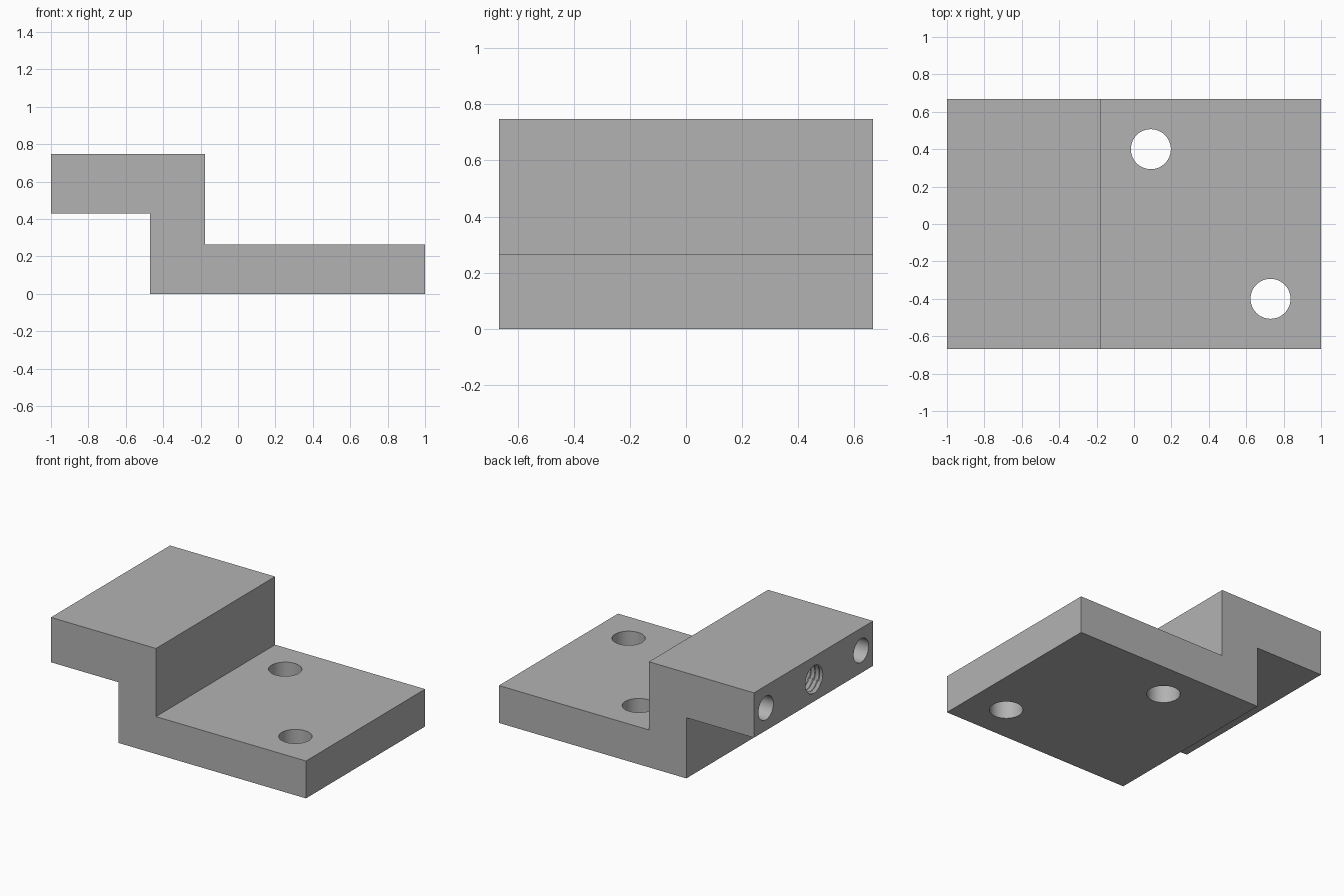
import bpy
import bmesh
import math
from mathutils import Matrix

cube = bpy.data.objects.get("Cube")
if cube:
    bpy.data.objects.remove(cube, do_unlink=True)

grey = bpy.data.materials.new("plain_grey")
grey.use_nodes = True
grey.diffuse_color = (0.448, 0.448, 0.448, 1)
grey.node_tree.nodes["Principled BSDF"].inputs["Base Color"].default_value = (0.448, 0.448, 0.448, 1)

HALF_DEPTH = 0.667
HOLE_Z = 0.59


def make_object(name, bm):
    bmesh.ops.recalc_face_normals(bm, faces=bm.faces[:])
    mesh = bpy.data.meshes.new(name)
    bm.to_mesh(mesh)
    bm.free()
    mesh.materials.append(grey)
    obj = bpy.data.objects.new(name, mesh)
    bpy.context.collection.objects.link(obj)
    return obj


def cylinder(name, centre, radius, length, along_x=False):
    bm = bmesh.new()
    turn = Matrix.Rotation(math.pi / 2, 4, "Y") if along_x else Matrix.Identity(4)
    bmesh.ops.create_cone(bm, cap_ends=True, segments=48, radius1=radius, radius2=radius,
                          depth=length, matrix=Matrix.Translation(centre) @ turn)
    return make_object(name, bm)


def thread(name, start, length, minor, major, pitch, steps=6, segs=36):
    """Screw-shaped solid along x, with a triangular ridge that climbs as it turns."""
    bm = bmesh.new()
    rings = []
    for i in range(int(length / pitch * steps) + 1):
        ring = []
        for j in range(segs):
            phase = (i / steps - j / segs) % 1
            r = minor + (major - minor) * abs(2 * phase - 1)
            a = math.tau * j / segs
            ring.append(bm.verts.new((start + i * pitch / steps,
                                      r * math.cos(a), HOLE_Z + r * math.sin(a))))
        rings.append(ring)
    for a, b in zip(rings, rings[1:]):
        for j in range(segs):
            k = (j + 1) % segs
            bm.faces.new((a[j], a[k], b[k], b[j]))
    bm.faces.new(rings[0])
    bm.faces.new(rings[-1])
    return make_object(name, bm)


# Stepped bracket: side profile extruded across the depth
profile = [(-0.47, 0), (1, 0), (1, 0.265), (-0.176, 0.265),
           (-0.176, 0.748), (-1, 0.748), (-1, 0.43), (-0.47, 0.43)]
bm = bmesh.new()
face = bm.faces.new([bm.verts.new((x, -HALF_DEPTH, z)) for x, z in profile])
side = bmesh.ops.extrude_face_region(bm, geom=[face])["geom"]
bmesh.ops.translate(bm, vec=(0, 2 * HALF_DEPTH, 0),
                    verts=[v for v in side if isinstance(v, bmesh.types.BMVert)])
bracket = make_object("stepped_bracket", bm)

# Two through holes in the low plate, two pin holes and a threaded hole in the raised end
cutters = [cylinder("plate_hole", (x, y, 0.13), 0.107, 0.5) for x, y in ((0.09, 0.4), (0.73, -0.4))]
cutters += [cylinder("pin_hole", (-0.85, s * 0.533, HOLE_Z), 0.084, 0.7, True) for s in (-1, 1)]
cutters.append(thread("threaded_hole", -1.02, 0.53, 0.088, 0.107, 0.034))

for cutter in cutters:
    cutter.hide_render = True
    cut = bracket.modifiers.new(cutter.name, "BOOLEAN")
    cut.operation = "DIFFERENCE"
    cut.solver = "EXACT"
    cut.object = cutter

# Keep the finished cut mesh and drop the cutters
graph = bpy.context.evaluated_depsgraph_get()
cut_mesh = bpy.data.meshes.new_from_object(bracket.evaluated_get(graph))
bracket.modifiers.clear()
bracket.data = cut_mesh
for cutter in cutters:
    bpy.data.objects.remove(cutter, do_unlink=True)

# Smooth hole walls, crisp edges
bpy.ops.object.select_all(action="DESELECT")
bracket.select_set(True)
bpy.context.view_layer.objects.active = bracket
bpy.ops.object.shade_smooth_by_angle(angle=math.radians(30))
